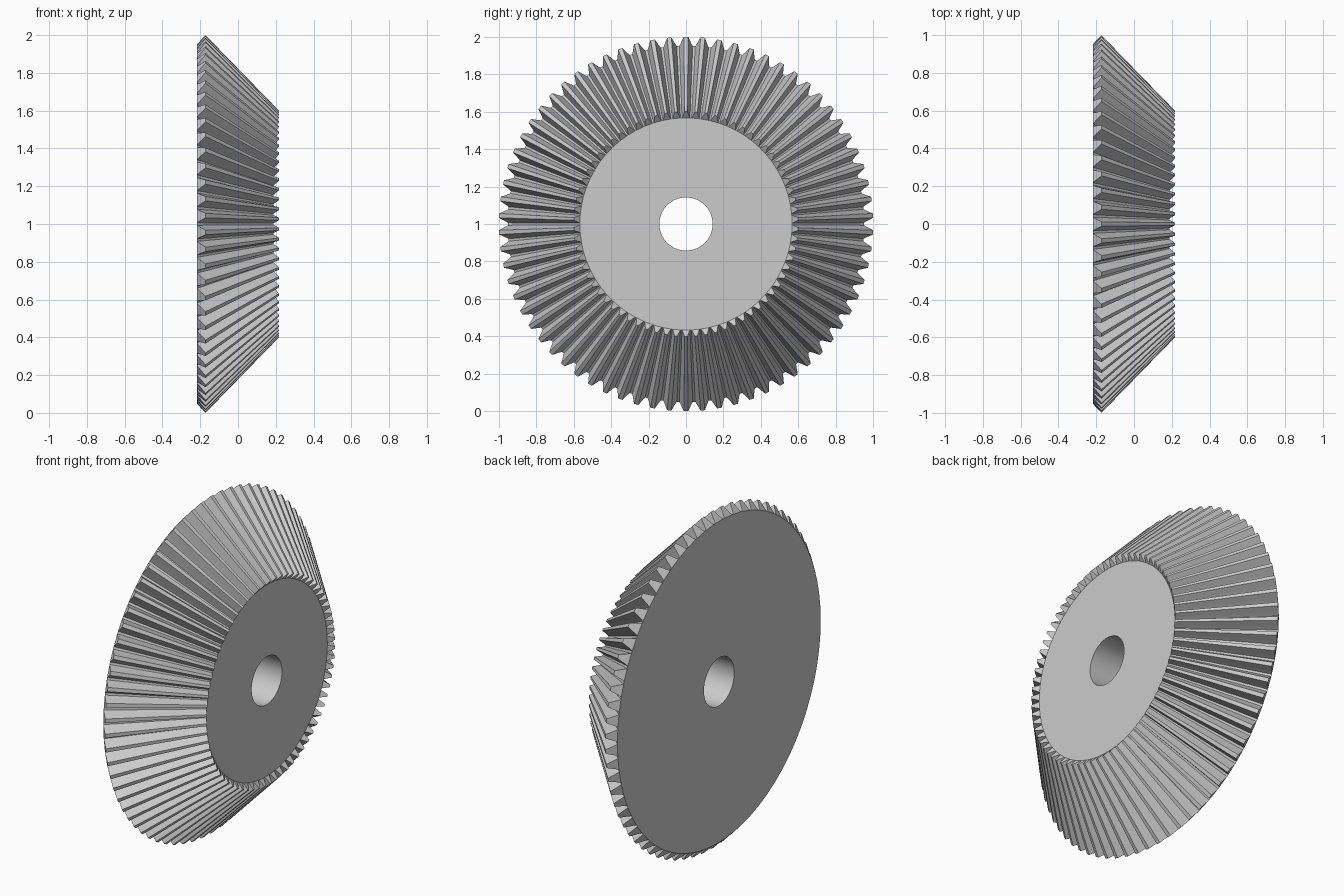
import bpy
import bmesh
from math import sin, cos, tau, radians

cube = bpy.data.objects.get("Cube")
if cube:
    bpy.data.objects.remove(cube, do_unlink=True)

TEETH = 70
BORE = 0.142
# (x, radius) of tooth root and tip at each end; the gear axis runs along x
BACK = ((-0.217, 0.952), (-0.172, 1.0))
FRONT = ((0.189, 0.567), (0.217, 0.6))
# Half tooth: (offset from tooth centre in pitches, height fraction)
HALF = [(0.42, 0), (0.335, 0.25), (0.265, 0.5), (0.2, 0.75), (0.13, 1)]
TOOTH = [(-o, h) for o, h in HALF] + HALF[::-1]
N = len(TOOTH)

steel = bpy.data.materials.new("steel grey")
steel.use_nodes = True
grey = (0.6, 0.6, 0.6, 1)
steel.diffuse_color = grey
steel.node_tree.nodes["Principled BSDF"].inputs["Base Color"].default_value = grey

bm = bmesh.new()


def point(x, radius, turn):
    angle = turn * tau / TEETH
    return bm.verts.new((x, radius * sin(angle), 1 + radius * cos(angle)))


def tooth_ring(end):
    """Toothed outline lying on the cone between root and tip circles."""
    (x0, r0), (x1, r1) = end
    return [point(x0 + (x1 - x0) * h, r0 + (r1 - r0) * h, t + o)
            for t in range(TEETH) for o, h in TOOTH]


def bore_ring(x):
    return [point(x, BORE, t + TOOTH[i][0]) for t in range(TEETH) for i in (0, -1)]


def bridge(a, b):
    for i in range(len(a)):
        j = (i + 1) % len(a)
        bm.faces.new((a[i], a[j], b[j], b[i]))


back, front = tooth_ring(BACK), tooth_ring(FRONT)
bore_back, bore_front = bore_ring(BACK[0][0]), bore_ring(FRONT[0][0])

# Tooth flanks, tips and valleys, then the bore wall
bridge(back, front)
bridge(bore_back, bore_front)

# Flat discs and the sloping end face of every tooth
for ring, bore in ((back, bore_back), (front, bore_front)):
    roots = [v for i, v in enumerate(ring) if i % N in (0, N - 1)]
    bridge(roots, bore)
    for t in range(TEETH):
        bm.faces.new(ring[t * N:(t + 1) * N])

bmesh.ops.recalc_face_normals(bm, faces=bm.faces[:])
mesh = bpy.data.meshes.new("bevel_gear")
bm.to_mesh(mesh)
bm.free()
mesh.materials.append(steel)

gear = bpy.data.objects.new("bevel_gear", mesh)
bpy.context.collection.objects.link(gear)
bpy.context.view_layer.objects.active = gear
gear.select_set(True)
bpy.ops.object.shade_smooth_by_angle(angle=radians(20))
